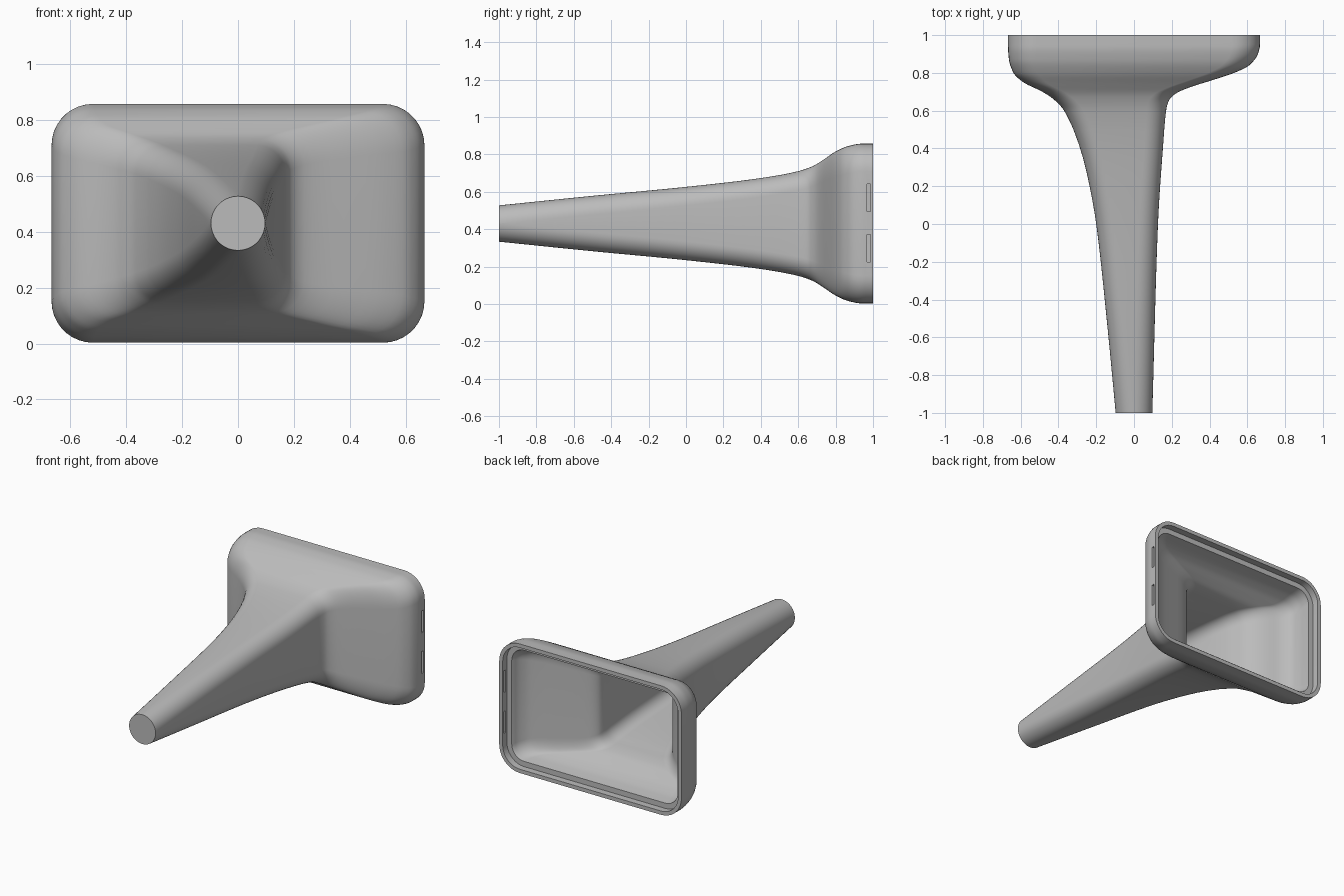
import bpy, bmesh, math

if "Cube" in bpy.data.objects:
    bpy.data.objects.remove(bpy.data.objects["Cube"])

CZ = 0.43  # height of the horn axis

# Outline of the horn along y: (y, extent)
LEFT = [(-1, .097), (-.5, .145), (0, .2), (.2, .235), (.4, .285), (.6, .37), (.66, .425),
        (.7, .485), (.75, .585), (.8, .638), (.87, .662), (.94, .667), (1, .667)]
RIGHT = [(-1, .097), (0, .127), (.4, .153), (.6, .17), (.65, .183), (.69, .22), (.72, .285),
         (.76, .41), (.8, .53), (.84, .61), (.9, .656), (.95, .667), (1, .667)]
HALF = [(-1, .097), (-.5, .148), (0, .196), (.4, .243), (.6, .28), (.68, .308), (.74, .345),
        (.8, .385), (.87, .415), (.94, .427), (1, .427)]
CORNER = [(-1, .097), (-.4, .1), (.5, .1), (.7, .11), (.85, .145), (1, .15)]


def sample(table, y):
    """Monotone cubic interpolation of a profile table."""
    n = len(table)
    y = max(table[0][0], min(table[-1][0], y))
    slope = [(table[i + 1][1] - table[i][1]) / (table[i + 1][0] - table[i][0]) for i in range(n - 1)]

    def tangent(i):
        if i == 0:
            return slope[0]
        if i == n - 1:
            return slope[-1]
        a, b = slope[i - 1], slope[i]
        return 0 if a * b <= 0 else 2 * a * b / (a + b)

    i = next(k for k in range(n - 1) if y <= table[k + 1][0])
    h = table[i + 1][0] - table[i][0]
    t = (y - table[i][0]) / h
    return ((2 * t**3 - 3 * t**2 + 1) * table[i][1] + (t**3 - 2 * t**2 + t) * h * tangent(i)
            + (3 * t**2 - 2 * t**3) * table[i + 1][1] + (t**3 - t**2) * h * tangent(i + 1))


def ring(bm, y, y_shape, inset=0.0):
    """Rounded rectangle with the shape found at y_shape, placed at y."""
    left, right = sample(LEFT, y_shape) - inset, sample(RIGHT, y_shape) - inset
    half = sample(HALF, y_shape) - inset
    r = max(.02, sample(CORNER, y_shape) - inset)
    r = min(r, (left + right) / 2 * .999, half * .999)
    corners = [(right - r, half - r), (-left + r, half - r),
               (-left + r, -half + r), (right - r, -half + r)]
    verts = []
    for q, (cx, cz) in enumerate(corners):
        for k in range(10):
            a = (q + k / 9) * math.pi / 2
            verts.append(bm.verts.new((cx + r * math.cos(a), y, CZ + cz + r * math.sin(a))))
    return verts


# Stations along the horn, denser in the flare
stations = [-1 + 1.5 * i / 20 for i in range(20)] + [.5 + .5 * i / 40 for i in range(41)]

bm = bmesh.new()
# Outer skin
rings = [ring(bm, y, y) for y in stations]
# Rim and the stepped seat inside it
rings.append(ring(bm, 1, 1, .025))
rings.append(ring(bm, .955, 1, .025))
rings.append(ring(bm, .955, 1, .06))
# Inner cavity, thicker at the mouth than along the tube
for y in reversed([s for s in stations if s < .92]):
    t = max(0, min(1, (y - .55) / .35))
    rings.append(ring(bm, y + .03, y, .025 + .035 * t * t * (3 - 2 * t)))
for a, b in zip(rings, rings[1:]):
    for i in range(len(a)):
        j = (i + 1) % len(a)
        bm.faces.new((a[i], a[j], b[j], b[i]))
# Closed tip, outside and inside
bm.faces.new(rings[0])
bm.faces.new(rings[-1])
bmesh.ops.recalc_face_normals(bm, faces=bm.faces)
mesh = bpy.data.meshes.new("horn_body")
bm.to_mesh(mesh)
bm.free()
horn = bpy.data.objects.new("horn_body", mesh)
bpy.context.collection.objects.link(horn)

grey = bpy.data.materials.new("plain_grey")
grey.diffuse_color = (.5, .5, .5, 1)
grey.use_nodes = True
grey.node_tree.nodes["Principled BSDF"].inputs["Base Color"].default_value = grey.diffuse_color
mesh.materials.append(grey)

# Two narrow slots through the right side of the rim
bpy.context.view_layer.objects.active = horn
for z in (.298, .568):
    bpy.ops.mesh.primitive_cube_add(size=1, location=(.66, .977, z))
    cutter = bpy.context.object
    cutter.name = "slot_cutter"
    cutter.scale = (.1, .018, .145)
    cutter.hide_render = True
    cutter.data.materials.append(grey)
    mod = horn.modifiers.new("slot", 'BOOLEAN')
    mod.operation = 'DIFFERENCE'
    mod.solver = 'EXACT'
    mod.object = cutter
    bpy.context.view_layer.objects.active = horn
    bpy.ops.object.modifier_apply(modifier=mod.name)
    bpy.data.objects.remove(cutter)

bpy.ops.object.select_all(action='DESELECT')
horn.select_set(True)
bpy.context.view_layer.objects.active = horn
bpy.ops.object.shade_smooth_by_angle(angle=math.radians(35))
